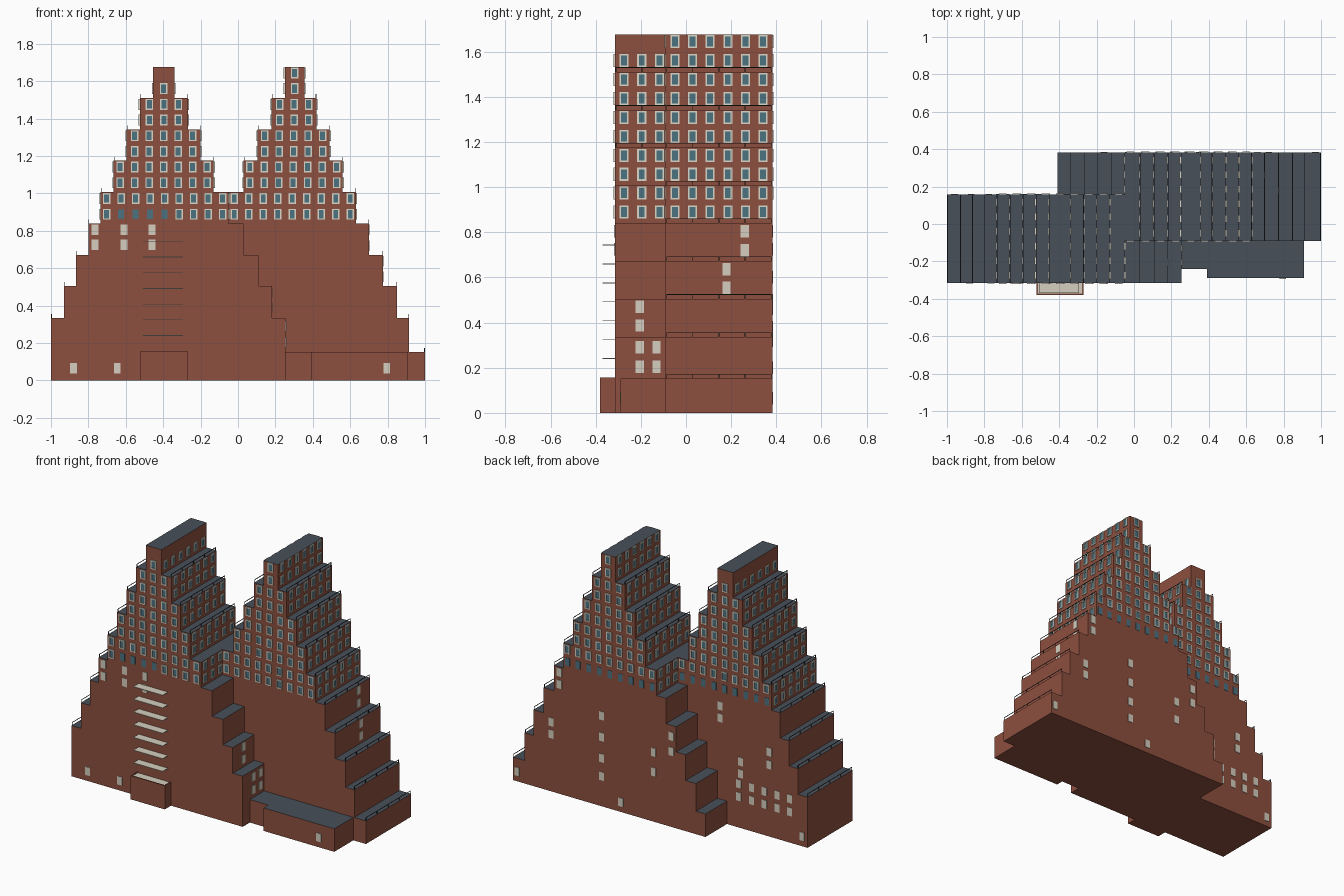
import bpy, bmesh
from mathutils import Vector

if "Cube" in bpy.data.objects:
    bpy.data.objects.remove(bpy.data.objects["Cube"])


def material(name, rgb):
    m = bpy.data.materials.new(name)
    m.diffuse_color = (*rgb, 1)
    m.use_nodes = True
    m.node_tree.nodes["Principled BSDF"].inputs["Base Color"].default_value = m.diffuse_color
    return m


BRICK = material("brick", (0.27, 0.08, 0.05))
ROOF = material("slate_roof", (0.065, 0.08, 0.10))
FRAME = material("window_frame", (0.72, 0.68, 0.58))
GLASS = material("glass", (0.07, 0.17, 0.22))
CREAM = material("cream", (0.66, 0.62, 0.52))
METAL = material("dark_metal", (0.03, 0.03, 0.03))


def finish(bm, name, mats):
    me = bpy.data.meshes.new(name)
    bm.to_mesh(me)
    bm.free()
    for m in mats:
        me.materials.append(m)
    ob = bpy.data.objects.new(name, me)
    bpy.context.collection.objects.link(ob)
    return ob


def extrude(name, pts, vec):
    """Extrude a flat outline; upward faces get the roof material."""
    bm = bmesh.new()
    f = bm.faces.new([bm.verts.new(p) for p in pts])
    r = bmesh.ops.extrude_face_region(bm, geom=[f])
    verts = [g for g in r["geom"] if isinstance(g, bmesh.types.BMVert)]
    bmesh.ops.translate(bm, verts=verts, vec=vec)
    bmesh.ops.recalc_face_normals(bm, faces=bm.faces)
    for f in bm.faces:
        f.material_index = 1 if f.normal.z > 0.5 else 0
    return finish(bm, name, [BRICK, ROOF])


def box(bm, lo, hi, mat=0):
    c = [(a + b) / 2 for a, b in zip(lo, hi)]
    vs = bmesh.ops.create_cube(bm, size=1)["verts"]
    for v in vs:
        v.co = Vector([c[i] + v.co[i] * abs(hi[i] - lo[i]) for i in range(3)])
    for f in {f for v in vs for f in v.link_faces}:
        f.material_index = mat


def plate(bm, axis, sign, wall, u, z, w, h, depth, mat):
    """Thin plate on a wall; axis 0 = wall facing x, axis 1 = wall facing y."""
    lo, hi = [0, 0, z - h / 2], [0, 0, z + h / 2]
    lo[axis], hi[axis] = sorted((wall - sign * 0.002, wall + sign * depth))
    lo[1 - axis], hi[1 - axis] = u - w / 2, u + w / 2
    box(bm, lo, hi, mat)


W, H, T = 0.04, 0.058, 0.007


def window(bm, axis, sign, wall, u, z, framed=True):
    plate(bm, axis, sign, wall, u, z, W - T, H - T, 0.002, 1)
    if framed:
        for s in (-1, 1):
            plate(bm, axis, sign, wall, u + s * (W - T) / 2, z, T, H, 0.006, 0)
            plate(bm, axis, sign, wall, u, z + s * (H - T) / 2, W - 2 * T, T, 0.006, 0)


# Tier data: (top z, left x, right x) from bottom to top
LEFT = [(0.335, -1.0, 0.255), (0.505, -0.93, 0.182), (0.672, -0.865, 0.11),
        (0.84, -0.80, 0.03), (1.007, -0.735, -0.05), (1.175, -0.665, -0.13),
        (1.342, -0.595, -0.20), (1.51, -0.525, -0.268), (1.675, -0.455, -0.34)]
RIGHT = [(0.152, -0.41, 1.0), (0.335, -0.34, 0.915), (0.505, -0.265, 0.85),
         (0.672, -0.195, 0.775), (0.84, -0.12, 0.70), (1.007, -0.05, 0.63),
         (1.175, 0.03, 0.56), (1.342, 0.105, 0.49), (1.51, 0.18, 0.42),
         (1.675, 0.25, 0.355)]


def tier_at(tiers, z):
    return next(t for t in tiers if z < t[0])


def block(name, tiers, y0, y1, buried):
    # stepped body
    lt, rt, z = [], [], 0
    for top, a, b in tiers:
        lt += [(a, y0, z), (a, y0, top)]
        rt += [(b, y0, z), (b, y0, top)]
        z = top
    extrude(name + "_stepped_block", lt + rt[::-1], (0, y1 - y0, 0))

    # regular windows on the upper five tiers
    bm = bmesh.new()
    pitch = 0.078
    for row in range(10):
        z = 0.889 + 0.0839 * row
        _, a, b = tier_at(tiers, z)
        n = 9 - 2 * (row // 2)
        if name == "left" and row == 9:
            continue
        for i in range(n):
            x = (a + b) / 2 + (i - (n - 1) / 2) * 0.0775
            bare = name == "left" and row == 0 and 1 <= i <= 4
            window(bm, 1, -1, y0, x, z, not bare)
            window(bm, 1, 1, y1, x, z, row > 0)
        for i in range(6):
            y = (y0 + y1) / 2 + (i - 2.5) * pitch
            for sign, x in ((-1, a), (1, b)):
                if not (row < 2 and buried(sign, y)):
                    window(bm, 0, sign, x, y, z)
    finish(bm, name + "_windows", [FRAME, GLASS])

    # terrace railings along the outer step edges
    bm = bmesh.new()
    for i, (top, a, b) in enumerate(tiers[:-1]):
        for sign, x in ((-1, a), (1, b)):
            if top < 1.1 and buried(sign, y0 if sign < 0 else y1):
                continue
            x -= sign * 0.003
            box(bm, (x - .0015, y0 + .003, top + .018), (x + .0015, y1 - .003, top + .021))
            for k in range(5):
                y = y0 + 0.005 + k * (y1 - y0 - 0.01) / 4
                box(bm, (x - .0015, y - .0015, top), (x + .0015, y + .0015, top + .02))
    finish(bm, name + "_railings", [METAL])


LY, RY = (-0.315, 0.157), (-0.09, 0.382)
block("left", LEFT, *LY, lambda s, y: s > 0 and y > -0.09)
block("right", RIGHT, *RY, lambda s, y: s < 0 and y < 0.157)

# Low annex at the front right, with a notch beside the main block
extrude("front_annex", [(0.25, -0.08, 0), (0.25, -0.24, 0), (0.39, -0.24, 0),
                        (0.39, -0.29, 0), (0.908, -0.29, 0), (0.908, -0.08, 0)],
        (0, 0, 0.152))

# Entrance porch
bm = bmesh.new()
box(bm, (-0.52, -0.38, 0), (-0.27, -0.31, 0.15))
box(bm, (-0.52, -0.38, 0.15), (-0.27, -0.372, 0.157))
for x in (-0.52, -0.277):
    box(bm, (x, -0.372, 0.15), (x + 0.007, -0.31, 0.157))
box(bm, (-0.513, -0.372, 0.149), (-0.277, -0.31, 0.153), 1)
finish(bm, "entrance_porch", [BRICK, CREAM])

# Stack of thin balcony slabs over the porch
bm = bmesh.new()
for i in range(7):
    z = 0.24 + i * 0.084
    box(bm, (-0.507, -0.37, z - 0.002), (-0.293, -0.31, z + 0.002))
finish(bm, "balcony_slabs", [CREAM])

# Scattered blank cream windows on the lower walls: (position along wall, z)
bm = bmesh.new()


def blanks(axis, sign, wall, spots):
    for u, z in spots:
        w = wall if axis == 1 else tier_at(wall, z)[2]
        plate(bm, axis, sign, w, u, z, 0.036, 0.055, 0.003, 0)


blanks(1, -1, LY[0], [(x, z) for x in (-0.765, -0.61, -0.46) for z in (0.725, 0.805)])
blanks(1, -1, LY[0], [(-0.88, 0.065), (-0.645, 0.065)])
blanks(1, -1, -0.29, [(0.795, 0.065)])
blanks(0, 1, RIGHT, [(0.26, 0.805), (0.26, 0.72), (0.18, 0.637), (0.18, 0.555)])
blanks(0, 1, LEFT, [(-0.205, 0.47), (-0.205, 0.387), (-0.205, 0.29),
                    (-0.205, 0.205), (-0.13, 0.29), (-0.13, 0.205)])
blanks(1, 1, RY[1], [(0.35, 0.6), (0.35, 0.46), (0.35, 0.32), (0.35, 0.2),
                     (0.21, 0.065), (0.66, 0.805), (0.66, 0.725), (0.72, 0.46),
                     (0.72, 0.38), (0.97, 0.065), (-0.03, 0.46), (-0.03, 0.33),
                     (-0.16, 0.6), (-0.16, 0.5)])
blanks(1, 1, LY[1], [(-0.87 + 0.093 * i, z) for i in range(5) for z in (0.205, 0.29)])
blanks(1, 1, LY[1], [(-0.96, 0.065), (-0.72, 0.56), (-0.72, 0.475), (-0.51, 0.44),
                     (-0.51, 0.36), (-0.36, 0.77), (-0.36, 0.69)])
finish(bm, "blank_windows", [CREAM])
